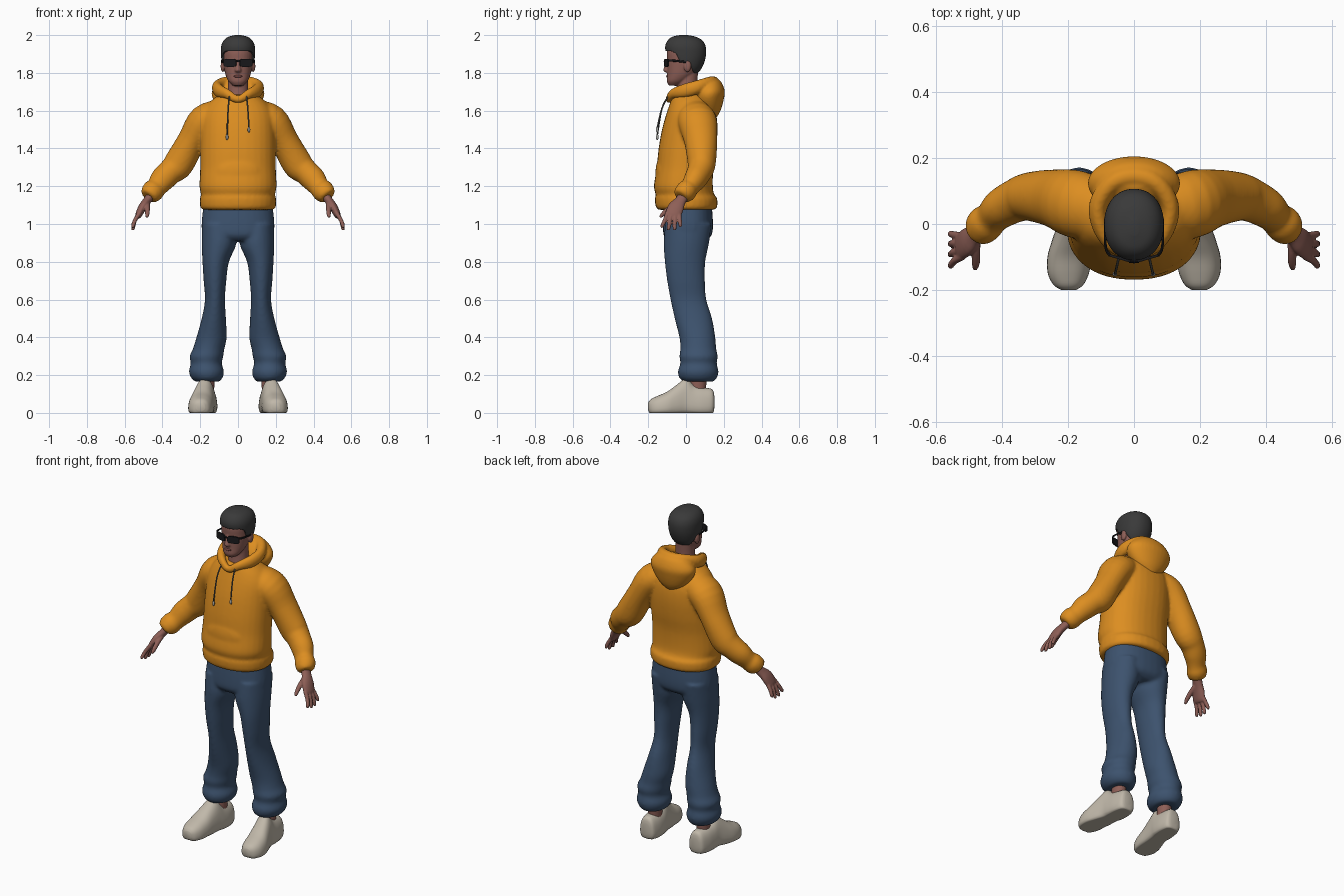
import bpy
import bmesh
from math import cos, sin, pi, copysign
from mathutils import Vector, Matrix

cube = bpy.data.objects.get("Cube")
if cube:
    bpy.data.objects.remove(cube, do_unlink=True)

X, Y, Z = Vector((1, 0, 0)), Vector((0, 1, 0)), Vector((0, 0, 1))
SIDES = {"left": 1, "right": -1}


def material(name, r, g, b):
    mat = bpy.data.materials.new(name)
    mat.use_nodes = True
    mat.diffuse_color = (r, g, b, 1)
    shader = next(n for n in mat.node_tree.nodes if n.type == 'BSDF_PRINCIPLED')
    shader.inputs["Base Color"].default_value = (r, g, b, 1)
    shader.inputs["Roughness"].default_value = 0.8
    return mat


orange = material("orange fleece", 0.72, 0.27, 0.015)
denim = material("blue denim", 0.046, 0.085, 0.155)
skin = material("skin", 0.27, 0.115, 0.095)
lip_red = material("lips", 0.17, 0.06, 0.055)
black = material("black hair", 0.042, 0.042, 0.042)
glass = material("dark glass", 0.01, 0.01, 0.012)
canvas = material("cream canvas", 0.53, 0.48, 0.40)
grey = material("grey cord", 0.10, 0.10, 0.09)
metal = material("cord tip", 0.40, 0.40, 0.38)


def spline(rings, steps, closed):
    """Catmull-Rom interpolation through the rings."""
    n, out = len(rings), []
    pick = (lambda i: rings[i % n]) if closed else (lambda i: rings[min(max(i, 0), n - 1)])
    for i in range(n if closed else n - 1):
        p = [pick(i + k) for k in (-1, 0, 1, 2)]
        for s in range(steps):
            t = s / steps
            out.append([b + t * (c - a + t * (2 * a - 5 * b + 4 * c - d + t * (3 * (b - c) + d - a))) / 2
                        if t else b for a, b, c, d in zip(*p)])
    return out if closed else out + [list(rings[-1])]


def loft(bm, rings, axis=None, ref=Y, sides=32, power=2.0, steps=4, closed=False):
    """Skin rings (x, y, z, a, b), flat across axis or across the path."""
    path = spline(rings, steps, closed)
    n, loops = len(path), []
    for i, (x, y, z, a, b) in enumerate(path):
        if axis:
            u, v = X, (Y if axis == Z else Z)
        else:
            lo, hi = (i - 1, (i + 1) % n) if closed else (max(i - 1, 0), min(i + 1, n - 1))
            t = (Vector(path[hi][:3]) - Vector(path[lo][:3])).normalized()
            u = (ref - t * ref.dot(t)).normalized()
            v = t.cross(u)
        loop = []
        for k in range(sides):
            c, s = cos(2 * pi * k / sides), sin(2 * pi * k / sides)
            c, s = (copysign(abs(w) ** (2 / power), w) for w in (c, s))
            loop.append(bm.verts.new(Vector((x, y, z)) + u * a * c + v * b * s))
        loops.append(loop)
    for i in range(n if closed else n - 1):
        p, q = loops[i], loops[(i + 1) % n]
        for k in range(sides):
            j = (k + 1) % sides
            bm.faces.new((p[k], p[j], q[j], q[k]))
    if not closed:
        bm.faces.new(loops[0])
        bm.faces.new(loops[-1])
    return [v for loop in loops for v in loop]


def ring(z, a, front, back, x=0):
    return (x, (front + back) / 2, z, a, (back - front) / 2)


def flip(rings, s):
    return [(s * r[0], *r[1:]) for r in rings]


def ball(bm, centre, radii):
    m = Matrix.Translation(centre) @ Matrix.Diagonal((*radii, 1))
    bmesh.ops.create_uvsphere(bm, u_segments=24, v_segments=16, radius=1, matrix=m)


def finish(name, bm, mat, voxel=0, relax=4):
    bmesh.ops.recalc_face_normals(bm, faces=bm.faces)
    mesh = bpy.data.meshes.new(name)
    bm.to_mesh(mesh)
    bm.free()
    mesh.materials.append(mat)
    mesh.polygons.foreach_set("use_smooth", [True] * len(mesh.polygons))
    ob = bpy.data.objects.new(name, mesh)
    bpy.context.collection.objects.link(ob)
    if voxel:
        fuse = ob.modifiers.new("fuse", 'REMESH')
        fuse.mode, fuse.voxel_size, fuse.use_smooth_shade = 'VOXEL', voxel, True
        soft = ob.modifiers.new("soften", 'SMOOTH')
        soft.factor, soft.iterations = 0.5, relax
    return ob


# Hoodie body with hem, pocket and sleeves
bm = bmesh.new()
loft(bm, [ring(1.075, .185, -.145, .15), ring(1.09, .2, -.16, .165), ring(1.135, .202, -.165, .165),
          ring(1.155, .196, -.16, .15), ring(1.2, .204, -.17, .142), ring(1.3, .2, -.155, .145),
          ring(1.4, .2, -.145, .16), ring(1.5, .198, -.127, .167), ring(1.58, .19, -.105, .16),
          ring(1.64, .155, -.085, .135), ring(1.685, .1, -.07, .1)], Z, power=2.2)
ball(bm, (0, -.125, 1.27), (.12, .037, .09))
sleeve = [(.08, .04, 1.585, .085, .075), (.175, .06, 1.545, .103, .088), (.245, .078, 1.44, .088, .076),
          (.315, .083, 1.318, .074, .08), (.36, .07, 1.275, .066, .068), (.4, .048, 1.235, .06, .066),
          (.43, .02, 1.195, .05, .055), (.45, .002, 1.175, .056, .06), (.468, -.02, 1.155, .05, .052),
          (.476, -.028, 1.145, .038, .04)]
for s in SIDES.values():
    loft(bm, flip(sleeve, s))
finish("hoodie", bm, orange, .009, 5)

# Hood: rolled rim around the neck and a pouch hanging behind
bm = bmesh.new()
half = [(.06, -.068, 1.69, .026, .022), (.1, -.01, 1.705, .036, .026), (.108, .06, 1.725, .036, .028),
        (.066, .125, 1.752, .028, .028)]
rim = [(0, -.09, 1.66, .02, .018)] + half + [(0, .145, 1.757, .025, .028)] + flip(half[::-1], -1)
loft(bm, rim, ref=Z, sides=20, closed=True)
loft(bm, [ring(1.56, .035, .11, .16), ring(1.6, .09, .07, .183), ring(1.66, .132, .04, .2),
          ring(1.705, .138, .045, .205), ring(1.75, .1, .075, .188), ring(1.772, .055, .11, .165)], Z)
finish("hood", bm, orange, .007, 4)

# Draw cords with tips
for side, s in SIDES.items():
    end = 1.51 if s > 0 else 1.47
    bm = bmesh.new()
    loft(bm, [(s * .045, -.095, 1.675, .004, .004), (s * .052, -.128, 1.61, .004, .004),
              (s * .058, -.152, end, .004, .004)], ref=X, sides=8)
    finish(side + "_cord", bm, grey)
    bm = bmesh.new()
    ball(bm, (s * .058, -.152, end - .01), (.007, .007, .016))
    finish(side + "_cord_tip", bm, metal)

# Trousers with bunched cuffs
bm = bmesh.new()
loft(bm, [ring(1.12, .18, -.11, .135), ring(1.0, .193, -.12, .143), ring(.94, .185, -.118, .135),
          ring(.91, .15, -.09, .1)], Z, power=2.3)
leg = [ring(1.0, .085, -.11, .135, .105), ring(.9, .092, -.118, .122, .1), ring(.8, .07, -.112, .102, .118),
       ring(.7, .06, -.1, .1, .122), ring(.6, .053, -.082, .108, .122), ring(.5, .064, -.06, .138, .128),
       ring(.4, .08, -.035, .155, .14), ring(.34, .083, -.03, .16, .155), ring(.3, .089, -.035, .168, .167),
       ring(.262, .082, -.03, .163, .168), ring(.22, .093, -.043, .172, .167),
       ring(.185, .083, -.035, .163, .165), ring(.165, .062, -.01, .145, .163)]
for s in SIDES.values():
    loft(bm, flip(leg, s), Z)
finish("trousers", bm, denim, .009, 4)

# Shoes and ankles
for side, s in SIDES.items():
    bm = bmesh.new()
    shoe = []
    for y, x, low, top, a in [(.15, .165, .025, .09, .026), (.138, .165, -.01, .125, .047),
                              (.09, .167, -.02, .135, .058), (.04, .17, -.02, .15, .06),
                              (.0, .175, -.02, .182, .06), (-.05, .186, -.02, .148, .064),
                              (-.1, .195, -.02, .112, .067), (-.15, .199, -.018, .09, .061),
                              (-.185, .199, -.01, .073, .044), (-.2, .198, .012, .055, .022)]:
        shoe.append((s * x, y, (low + top) / 2, a, (top - low) / 2))
    for v in loft(bm, shoe, Y, power=2.5):
        v.co.z = max(v.co.z, 0)
        middle = s * (.18 - .1 * v.co.y)
        v.co.x = middle + (v.co.x - middle) * (1.08 - 2 * v.co.z)
    finish(side + "_shoe", bm, canvas)
    bm = bmesh.new()
    loft(bm, flip([(.163, .06, .08, .036, .042), (.163, .07, .25, .04, .045)], s), Z)
    finish(side + "_ankle", bm, skin)

# Hands
for side, s in SIDES.items():
    bm = bmesh.new()
    loft(bm, flip([(.44, .005, 1.18, .03, .026), (.48, -.028, 1.125, .03, .022),
                   (.505, -.052, 1.09, .042, .022), (.525, -.068, 1.05, .042, .018),
                   (.532, -.072, 1.035, .034, .012)], s))
    for y, tip_y, tip_z in [(-.098, -.126, .98), (-.078, -.092, .967), (-.057, -.06, .967), (-.036, -.03, .984)]:
        loft(bm, flip([(.52, y, 1.06, .012, .012), (.545, (y + tip_y) / 2, 1.02, .011, .011),
                       (.556, tip_y, tip_z + .01, .01, .01), (.557, tip_y, tip_z, .006, .006)], s), sides=12)
    loft(bm, flip([(.485, -.035, 1.115, .02, .016), (.48, -.085, 1.085, .014, .014),
                   (.48, -.12, 1.055, .012, .012), (.483, -.137, 1.035, .007, .007)], s), ref=X, sides=12)
    finish(side + "_hand", bm, skin, .0045, 2)

# Head, neck, nose and ears
bm = bmesh.new()
loft(bm, [ring(1.732, .026, -.09, -.04), ring(1.755, .05, -.102, .0), ring(1.79, .066, -.1, .045),
          ring(1.83, .074, -.1, .072), ring(1.87, .079, -.1, .088), ring(1.91, .081, -.101, .095),
          ring(1.95, .074, -.09, .09), ring(1.98, .045, -.06, .055)], Z, power=2.2)
loft(bm, [ring(1.61, .075, -.06, .08), ring(1.68, .058, -.05, .062), ring(1.74, .053, -.045, .06),
          ring(1.82, .053, -.04, .065)], Z)
loft(bm, [ring(1.802, .012, -.106, -.08), ring(1.813, .018, -.121, -.08), ring(1.84, .011, -.112, -.08),
          ring(1.87, .009, -.103, -.08)], Z, sides=16)
for s in SIDES.values():
    ball(bm, (s * .081, .008, 1.836), (.011, .02, .032))
finish("head", bm, skin, .005, 3)

bm = bmesh.new()
ball(bm, (0, -.098, 1.782), (.023, .007, .007))
finish("lips", bm, lip_red)

# Short hair, its lower edge raised to a hairline
bm = bmesh.new()
cap = [ring(1.78, .05, -.05, .045), ring(1.82, .075, -.088, .08), ring(1.86, .086, -.1, .098),
       ring(1.9, .09, -.106, .106), ring(1.94, .089, -.11, .104), ring(1.97, .077, -.098, .088),
       ring(1.99, .053, -.075, .055), ring(2.0, .015, -.035, .01)]
hairline = [(-.075, 1.915), (-.05, 1.9), (-.03, 1.855), (.02, 1.85), (.04, 1.8), (.2, 1.79)]
for v in loft(bm, cap, Z, sides=64, power=2.15, steps=8):
    edge = hairline[0][1]
    for (y1, z1), (y2, z2) in zip(hairline, hairline[1:]):
        if v.co.y > y1:
            edge = z1 + (z2 - z1) * min((v.co.y - y1) / (y2 - y1), 1)
    v.co.z = max(v.co.z, edge)
finish("hair", bm, black)

# Sunglasses: lenses, bridge and temples
bm = bmesh.new()
for s in SIDES.values():
    lens = loft(bm, [(0, -.004, 0, .035, .021), (0, .004, 0, .035, .021)], Y, power=4, steps=1)
    place = Matrix.Translation((s * .042, -.104, 1.853)) @ Matrix.Rotation(s * .28, 4, 'Z')
    bmesh.ops.transform(bm, matrix=place, verts=lens)
    loft(bm, flip([(.074, -.094, 1.866, .005, .006), (.086, -.07, 1.865, .004, .006),
                   (.088, .0, 1.858, .003, .005)], s), ref=X, sides=8)
loft(bm, [(-.015, -.114, 1.862, .004, .005), (.015, -.114, 1.862, .004, .005)], sides=8)
glasses = finish("sunglasses", bm, glass)
bpy.ops.object.select_all(action='DESELECT')
glasses.select_set(True)
bpy.context.view_layer.objects.active = glasses
bpy.ops.object.shade_smooth_by_angle()
